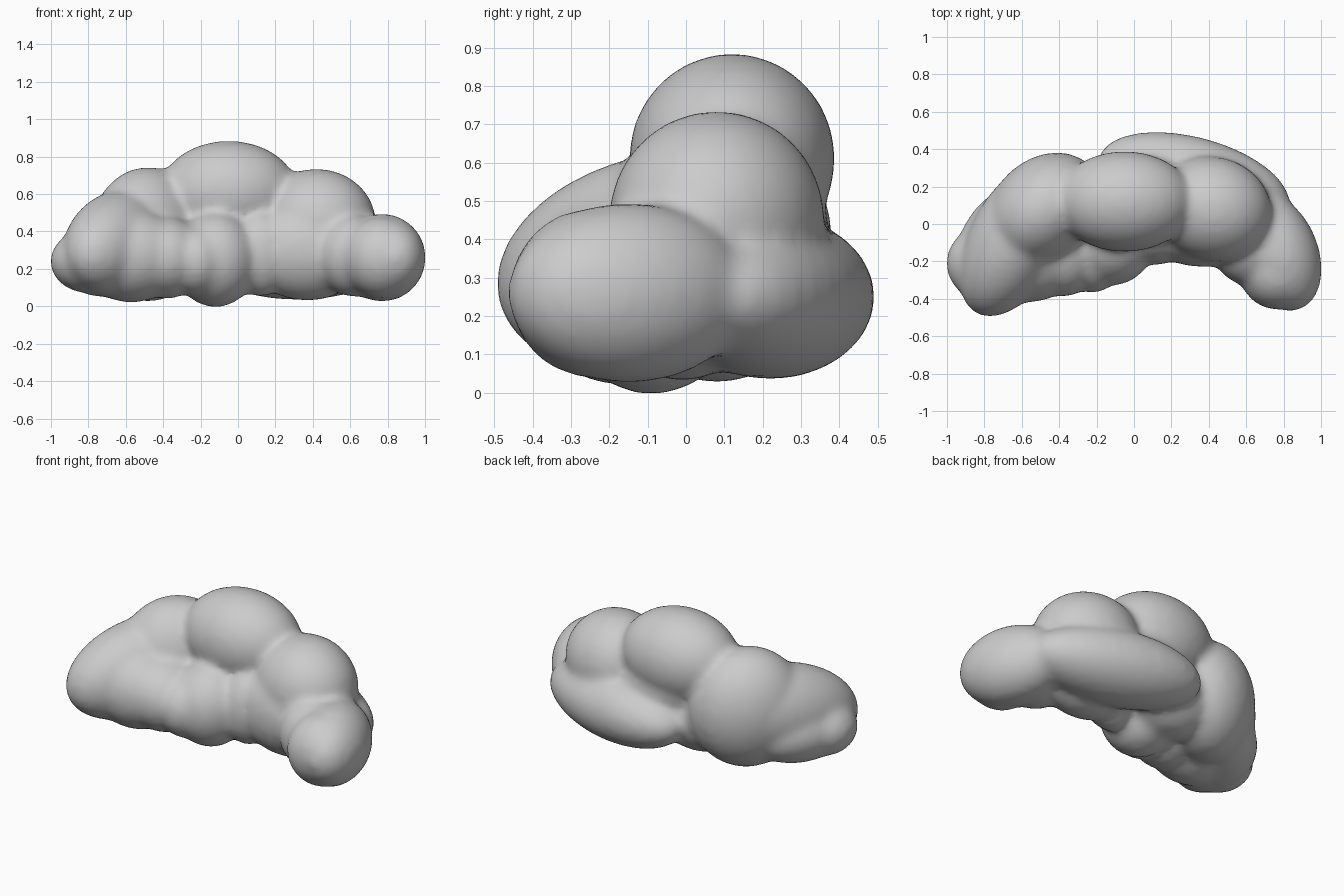
import bpy
import bmesh
from math import radians
from mathutils import Matrix

cube = bpy.data.objects.get("Cube")
if cube:
    bpy.data.objects.remove(cube, do_unlink=True)

# One soft grey for the whole cloud
grey = bpy.data.materials.new("soft_grey")
grey.use_nodes = True
colour = (0.6, 0.6, 0.6, 1)
grey.diffuse_color = colour
grey.node_tree.nodes["Principled BSDF"].inputs["Base Color"].default_value = colour

bm = bmesh.new()


def puff(centre, radii, turn=0, tilt=0):
    """Add an ellipsoid, tilted about its own y and then turned about z."""
    place = (Matrix.Translation(centre)
             @ Matrix.Rotation(radians(turn), 4, "Z")
             @ Matrix.Rotation(radians(tilt), 4, "Y")
             @ Matrix.Diagonal((*radii, 1)))
    bmesh.ops.create_uvsphere(bm, u_segments=32, v_segments=20, radius=1, matrix=place)


# Crown and the core beneath it
puff((-0.05, 0.12, 0.61), (0.37, 0.27, 0.275))
puff((0.02, 0.14, 0.44), (0.32, 0.23, 0.20))
puff((-0.18, 0.10, 0.29), (0.30, 0.22, 0.24))

# Shoulder and its base on the model's left
puff((0.42, 0.08, 0.45), (0.32, 0.28, 0.285), turn=-15)
puff((0.37, -0.01, 0.30), (0.34, 0.22, 0.27))
puff((0.12, -0.06, 0.28), (0.16, 0.16, 0.23))

# Lobe curving forward on the model's left
puff((0.77, -0.15, 0.26), (0.33, 0.215, 0.235), turn=112)
puff((0.77, -0.25, 0.26), (0.21, 0.21, 0.22))
puff((0.62, -0.13, 0.27), (0.20, 0.20, 0.22))

# Long sloping mass on the model's right
puff((-0.63, -0.08, 0.34), (0.46, 0.25, 0.28), turn=62, tilt=-12)
puff((-0.48, 0.08, 0.385), (0.34, 0.27, 0.36), turn=42)
puff((-0.72, -0.10, 0.24), (0.32, 0.21, 0.19), turn=62)
puff((-0.57, -0.17, 0.27), (0.29, 0.25, 0.25))
puff((-0.80, -0.21, 0.24), (0.205, 0.20, 0.17))

# Front centre puffs
puff((-0.12, -0.09, 0.25), (0.23, 0.24, 0.255))
puff((-0.22, -0.17, 0.24), (0.16, 0.20, 0.19))
puff((-0.38, -0.15, 0.26), (0.20, 0.24, 0.22))

# Low roll along the back
puff((0.32, 0.22, 0.25), (0.53, 0.245, 0.215), turn=-15)

mesh = bpy.data.meshes.new("cloud")
bm.to_mesh(mesh)
bm.free()
mesh.materials.append(grey)
cloud = bpy.data.objects.new("cloud", mesh)
bpy.context.collection.objects.link(cloud)
bpy.ops.object.select_all(action="DESELECT")
cloud.select_set(True)
bpy.context.view_layer.objects.active = cloud

# Merge the puffs into one skin and soften the creases
remesh = cloud.modifiers.new("merge", "REMESH")
remesh.mode = "VOXEL"
remesh.voxel_size = 0.022
soften = cloud.modifiers.new("soften", "SMOOTH")
soften.factor = 0.5
soften.iterations = 12
for name in ("merge", "soften"):
    bpy.ops.object.modifier_apply(modifier=name)
bpy.ops.object.shade_smooth()
